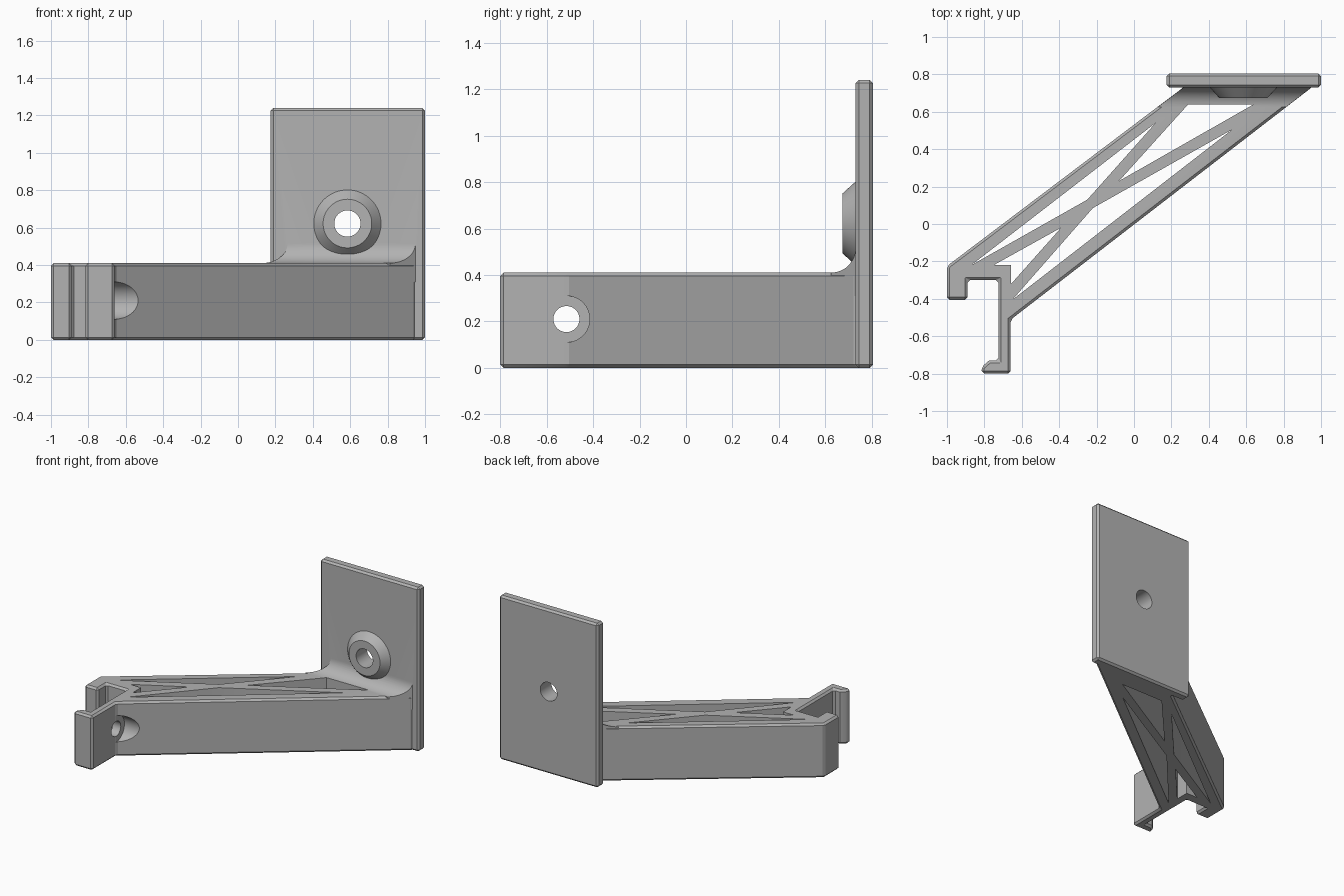
import bpy, bmesh, math
from mathutils import Matrix, Vector

cube = bpy.data.objects.get("Cube")
if cube:
    bpy.data.objects.remove(cube, do_unlink=True)

grey = bpy.data.materials.new("light grey")
grey.use_nodes = True
grey.diffuse_color = (0.45, 0.45, 0.45, 1)
grey.node_tree.nodes["Principled BSDF"].inputs["Base Color"].default_value = (0.45, 0.45, 0.45, 1)


def make(name, bm):
    bmesh.ops.recalc_face_normals(bm, faces=bm.faces)
    mesh = bpy.data.meshes.new(name)
    bm.to_mesh(mesh)
    bm.free()
    mesh.materials.append(grey)
    obj = bpy.data.objects.new(name, mesh)
    bpy.context.collection.objects.link(obj)
    return obj


def prism(name, points, z0, z1):
    """Extrude a plan outline upwards."""
    bm = bmesh.new()
    face = bm.faces.new([bm.verts.new((x, y, z0)) for x, y in points])
    up = bmesh.ops.extrude_face_region(bm, geom=[face])["geom"]
    bmesh.ops.translate(bm, vec=(0, 0, z1 - z0),
                        verts=[v for v in up if isinstance(v, bmesh.types.BMVert)])
    return make(name, bm)


def rod(name, start, end, r1, r2):
    """Cylinder or cone between two points."""
    a, b = Vector(start), Vector(end)
    turn = (b - a).to_track_quat('Z', 'Y').to_matrix().to_4x4()
    bm = bmesh.new()
    bmesh.ops.create_cone(bm, cap_ends=True, segments=64, radius1=r1, radius2=r2,
                          depth=(b - a).length,
                          matrix=Matrix.Translation((a + b) / 2) @ turn)
    return make(name, bm)


def apply(obj, mod):
    bpy.context.view_layer.objects.active = obj
    bpy.ops.object.modifier_apply(modifier=mod.name)


def chamfer(obj, width=0.014):
    mod = obj.modifiers.new("chamfer", 'BEVEL')
    mod.width, mod.segments = width, 1
    mod.limit_method, mod.angle_limit = 'ANGLE', math.radians(45)
    apply(obj, mod)


def combine(obj, other, operation):
    mod = obj.modifiers.new("combine", 'BOOLEAN')
    mod.object, mod.operation, mod.solver = other, operation, 'EXACT'
    apply(obj, mod)
    bpy.data.objects.remove(other, do_unlink=True)


# Slanted arm with the two clip hooks
TOP = 0.41
arm = prism("bracket", [
    (-1, -0.225), (-1, -0.405), (-0.89, -0.405), (-0.89, -0.3), (-0.725, -0.3),
    (-0.725, -0.73), (-0.775, -0.73), (-0.815, -0.765), (-0.815, -0.8), (-0.66, -0.8),
    (-0.66, -0.512), (0.95, 0.73), (0.95, 0.77), (0.27, 0.77), (0.27, 0.735)], 0, TOP)
chamfer(arm)

# Curved fillet rising from the arm to the plate, following the arm's slant
R, Y_WALL = 0.105, 0.73
profile = [(Y_WALL + 0.03, TOP - 0.1), (Y_WALL - R, TOP - 0.1)]
for i in range(13):
    t = math.radians(90) * i / 12
    profile.append((Y_WALL - R + R * math.sin(t), TOP + R - R * math.cos(t)))
profile.append((Y_WALL + 0.03, TOP + R))
bm = bmesh.new()
sides = []
for x_wall, slope in ((0.265, 0.756), (0.949, 0.771)):
    sides.append([bm.verts.new((x_wall + (y - Y_WALL) / slope, y, z)) for y, z in profile])
left, right = sides
bm.faces.new(left)
bm.faces.new(right)
for i in range(len(profile)):
    j = (i + 1) % len(profile)
    bm.faces.new((left[i], left[j], right[j], right[i]))
fillet = make("fillet", bm)

# Upright mounting plate
plate = prism("plate", [(0.175, 0.73), (1, 0.73), (1, 0.805), (0.175, 0.805)], 0, 1.24)
chamfer(plate)

# Conical boss around the plate's screw hole
SX, SZ = 0.585, 0.622
boss = rod("boss", (SX, 0.76, SZ), (SX, 0.675, SZ), 0.207, 0.13)

for part in (plate, fillet, boss):
    combine(arm, part, 'UNION')

# Truss openings
openings = [
    [(0.29, 0.64), (-0.08, 0.23), (0.64, 0.64)],
    [(0.115, 0.54), (-0.87, -0.22), (-0.25, 0.13)],
    [(0.525, 0.505), (-0.22, 0.085), (-0.65, -0.405)],
    [(-0.39, -0.02), (-0.75, -0.22), (-0.657, -0.22), (-0.657, -0.32)]]
for outline in openings:
    combine(arm, prism("opening", outline, -0.1, 0.6), 'DIFFERENCE')

# Screw holes and the counterbore beside the lower hook
combine(arm, rod("plate_hole", (SX, 0.6, SZ), (SX, 0.9, SZ), 0.07, 0.07), 'DIFFERENCE')
combine(arm, rod("hook_hole", (-0.8, -0.515, 0.21), (-0.6, -0.515, 0.21), 0.056, 0.056), 'DIFFERENCE')
combine(arm, rod("counterbore", (-0.659, -0.515, 0.21), (-0.45, -0.515, 0.21), 0.1, 0.1), 'DIFFERENCE')

# Smooth the round surfaces, keep the rest crisp
bpy.ops.object.select_all(action='DESELECT')
arm.select_set(True)
bpy.context.view_layer.objects.active = arm
bpy.ops.object.shade_smooth_by_angle(angle=math.radians(25))
